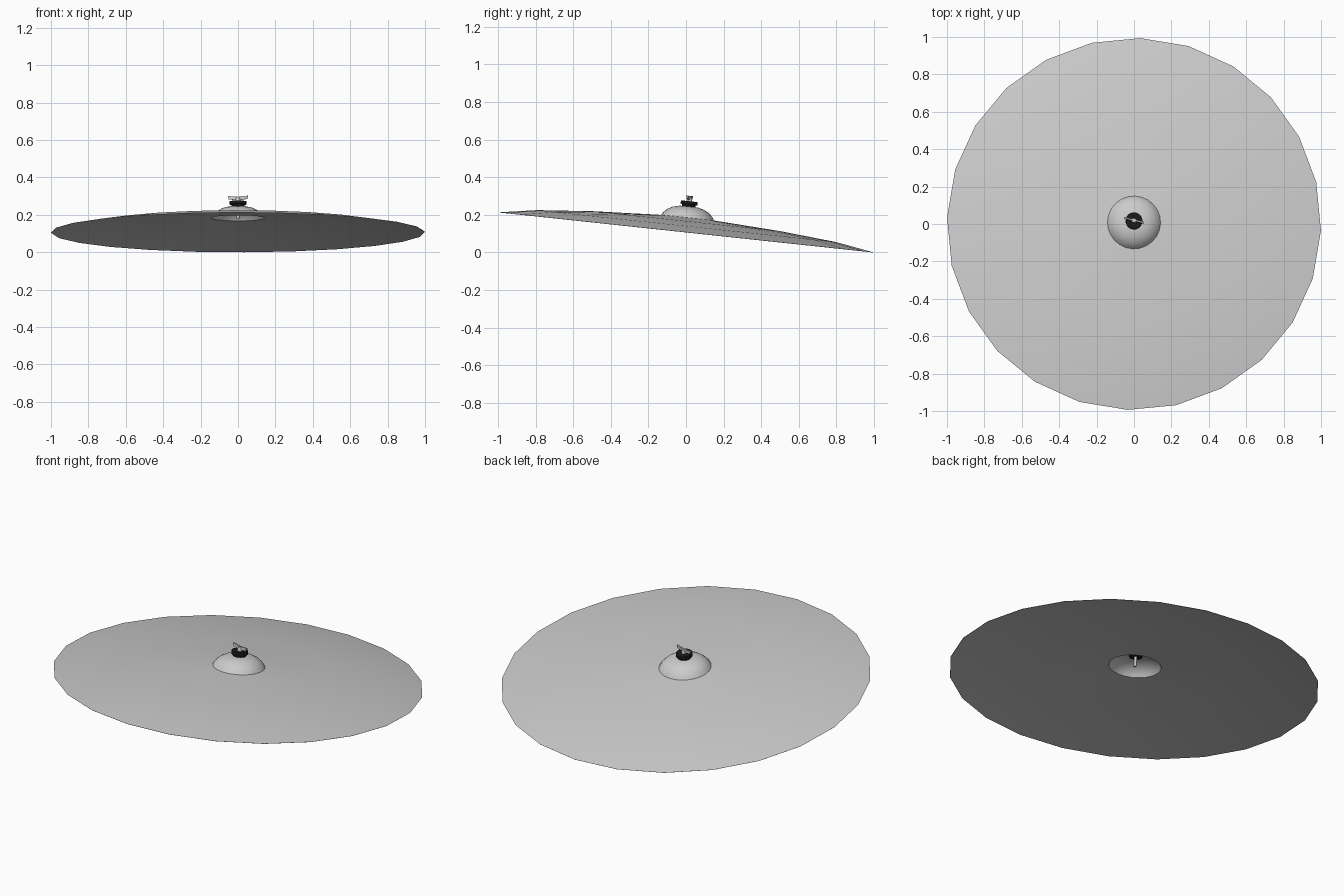
import bpy, bmesh
from math import sin, cos, radians, tau
from mathutils import Matrix

if "Cube" in bpy.data.objects:
    bpy.data.objects.remove(bpy.data.objects["Cube"])

TILT = Matrix.Translation((0, 0, 0.107)) @ Matrix.Rotation(radians(-6.1), 4, 'X')

black = bpy.data.materials.new("black_felt")
black.diffuse_color = (0.01, 0.01, 0.01, 1)
black.use_nodes = True
black.node_tree.nodes["Principled BSDF"].inputs["Base Color"].default_value = black.diffuse_color


def finish(name, bm, mat=None, smooth=True):
    bmesh.ops.transform(bm, matrix=TILT, verts=bm.verts)
    me = bpy.data.meshes.new(name)
    bm.to_mesh(me)
    bm.free()
    ob = bpy.data.objects.new(name, me)
    bpy.context.collection.objects.link(ob)
    if mat:
        me.materials.append(mat)
    if smooth:
        bpy.ops.object.select_all(action='DESELECT')
        ob.select_set(True)
        bpy.context.view_layer.objects.active = ob
        bpy.ops.object.shade_smooth_by_angle(angle=radians(35))
    return ob


def lathe(name, profile, sides=24, mat=None, offset=-2, closed=False):
    """Revolve (radius, height) points listed from the outside in / bottom up."""
    bm = bmesh.new()
    rings = []
    for r, z in profile:
        if r == 0:
            rings.append([bm.verts.new((0, 0, z))] * sides)
        else:
            rings.append([bm.verts.new((r * cos(tau * i / sides + radians(offset)),
                                        r * sin(tau * i / sides + radians(offset)), z))
                          for i in range(sides)])
    pairs = list(zip(rings, rings[1:]))
    if closed:
        pairs.append((rings[-1], rings[0]))
    for a, b in pairs:
        for i in range(sides):
            j = (i + 1) % sides
            bm.faces.new(list(dict.fromkeys((a[i], a[j], b[j], b[i]))))
    return finish(name, bm, mat)


# Thin bow of the cymbal, open in the middle
lathe("cymbal_bow", [(1, 0), (0.8, 0.033), (0.5, 0.059), (0.142, 0.078),
                     (0.142, 0.076), (0.5, 0.057), (0.8, 0.031), (0.999, -0.001)], closed=True)

# Hollow bell dome
lathe("cymbal_bell", [(0.143, 0.076), (0.132, 0.094), (0.112, 0.113),
                      (0.085, 0.128), (0.05, 0.137), (0, 0.139)])

# Black felt washer and its smaller collar
lathe("felt_washer", [(0, 0.132), (0.036, 0.132), (0.036, 0.147), (0.045, 0.149),
                      (0.045, 0.166), (0, 0.166)], mat=black)

# Rod through the centre
lathe("stand_rod", [(0, 0.074), (0.008, 0.074), (0.008, 0.19), (0, 0.19)], sides=12)

# Wing nut: hub and two thin wings
lathe("wing_nut_hub", [(0, 0.164), (0.015, 0.164), (0.011, 0.188), (0, 0.188)], sides=12)
bm = bmesh.new()
for side in (1, -1):
    outline = [(0.006, 0.172), (0.05, 0.178), (0.055, 0.195), (0.006, 0.192)]
    front = [bm.verts.new((side * x, -0.004, z)) for x, z in outline]
    face = bm.faces.new(front)
    ext = bmesh.ops.extrude_face_region(bm, geom=[face], use_keep_orig=True)
    moved = [v for v in ext["geom"] if isinstance(v, bmesh.types.BMVert)]
    bmesh.ops.translate(bm, verts=moved, vec=(0, 0.008, 0))
bmesh.ops.recalc_face_normals(bm, faces=bm.faces)
bmesh.ops.rotate(bm, verts=bm.verts, cent=(0, 0, 0), matrix=Matrix.Rotation(radians(-14), 3, 'Z'))
finish("wing_nut_wings", bm, smooth=False)
